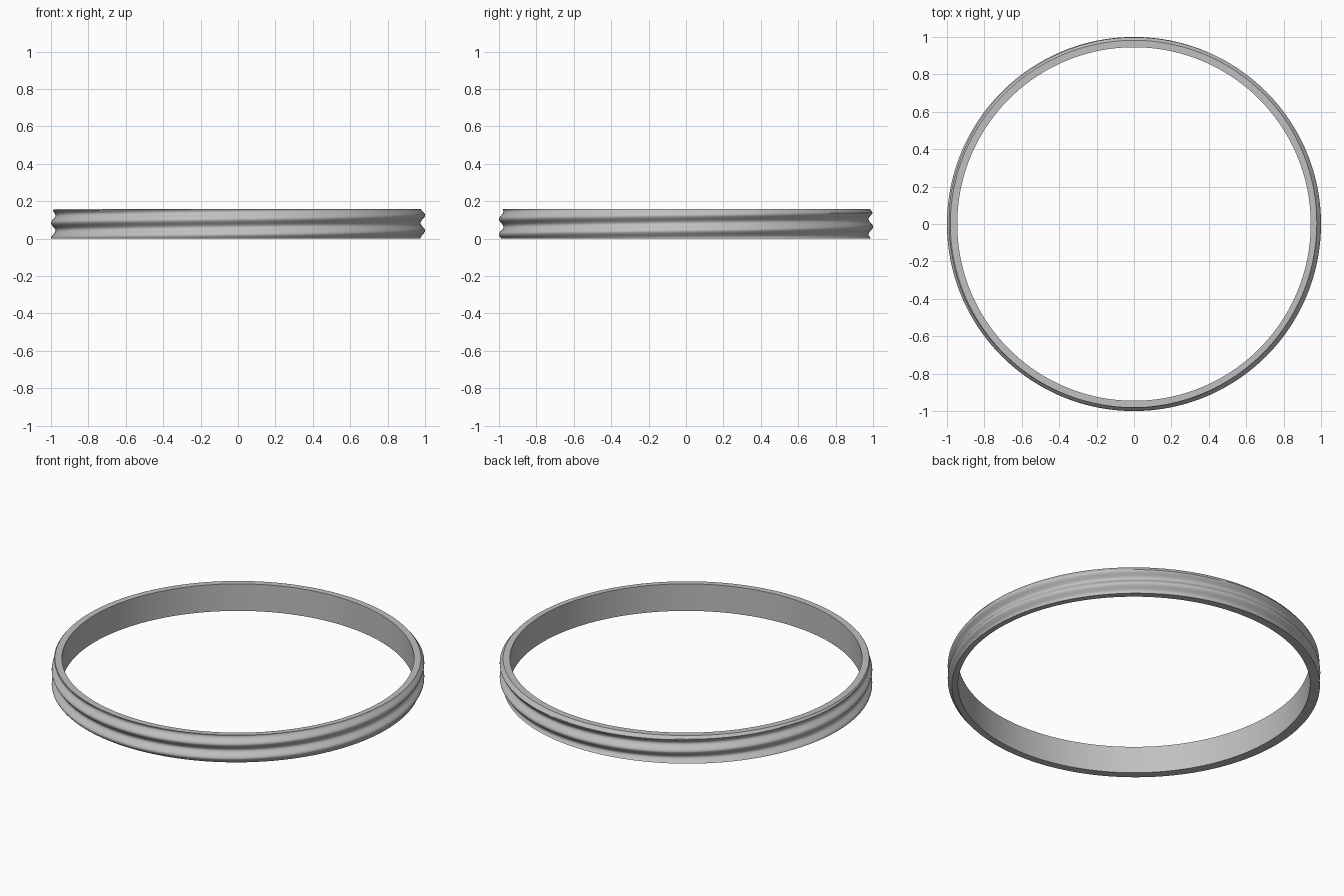
import bpy, bmesh
from math import cos, sin, tau

cube = bpy.data.objects.get("Cube")
if cube:
    bpy.data.objects.remove(cube, do_unlink=True)

HEIGHT, INNER, ROOT, CREST = 0.16, 0.945, 0.976, 1.0
PITCH, CREST_Z = 0.082, 0.125
SEGMENTS, ROWS = 192, 40

# Plain grey metal
metal = bpy.data.materials.new("grey_metal")
metal.use_nodes = True
grey = (0.53, 0.53, 0.53, 1)
metal.diffuse_color = grey
metal.node_tree.nodes["Principled BSDF"].inputs["Base Color"].default_value = grey


def thread_radius(angle, z):
    """Rounded right-hand thread, bevelled at the top rim."""
    phase = (z - CREST_Z) / PITCH * tau - angle
    wave = (1 + cos(phase)) / 2
    radius = ROOT + (CREST - ROOT) * wave
    return min(radius, 0.982 + (HEIGHT - z) * 0.8)


def section(angle):
    """Closed cross-section: threaded outside, plain bore inside."""
    zs = [HEIGHT * i / ROWS for i in range(ROWS + 1)]
    outside = [(thread_radius(angle, z), z) for z in zs]
    return outside + [(INNER, HEIGHT), (INNER, 0)]


# Sweep the changing cross-section around the axis
bm = bmesh.new()
rings = []
for s in range(SEGMENTS):
    a = tau * s / SEGMENTS
    rings.append([bm.verts.new((r * cos(a), r * sin(a), z)) for r, z in section(a)])
count = len(rings[0])
for s in range(SEGMENTS):
    here, there = rings[s], rings[(s + 1) % SEGMENTS]
    for i in range(count):
        j = (i + 1) % count
        bm.faces.new((here[i], there[i], there[j], here[j]))
bmesh.ops.recalc_face_normals(bm, faces=bm.faces)

mesh = bpy.data.meshes.new("threaded_ring")
bm.to_mesh(mesh)
bm.free()
mesh.materials.append(metal)
ring = bpy.data.objects.new("threaded_ring", mesh)
bpy.context.collection.objects.link(ring)

# Smooth thread and bore, crisp rims
bpy.ops.object.select_all(action='DESELECT')
ring.select_set(True)
bpy.context.view_layer.objects.active = ring
bpy.ops.object.shade_smooth_by_angle(angle=0.6)
